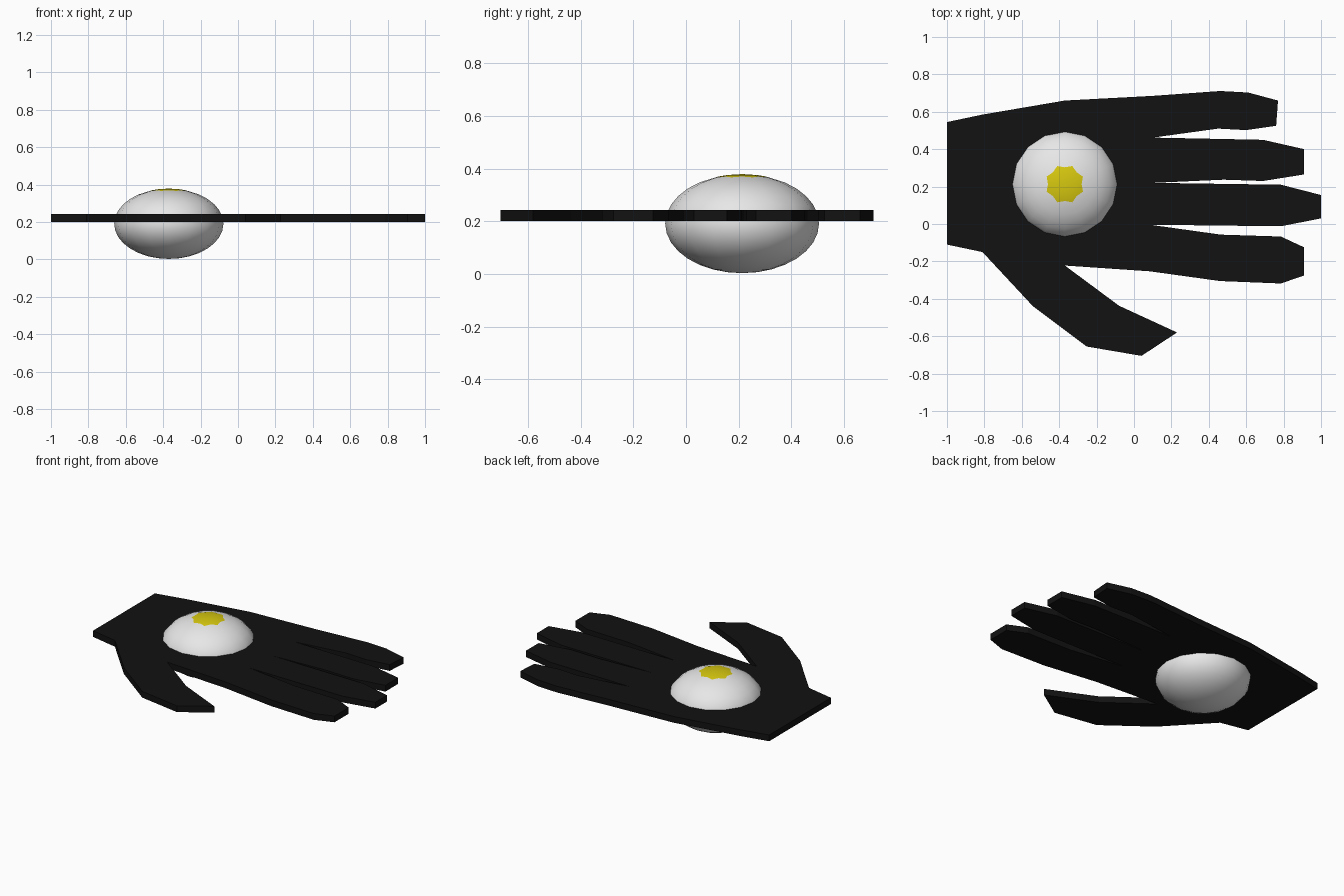
import bpy, bmesh, math

if "Cube" in bpy.data.objects:
    bpy.data.objects.remove(bpy.data.objects["Cube"])


def material(name, rgb):
    m = bpy.data.materials.new(name)
    m.diffuse_color = (*rgb, 1)
    m.use_nodes = True
    m.node_tree.nodes["Principled BSDF"].inputs["Base Color"].default_value = m.diffuse_color
    return m


def add_object(name, bm, mats):
    bmesh.ops.recalc_face_normals(bm, faces=bm.faces[:])
    mesh = bpy.data.meshes.new(name)
    bm.to_mesh(mesh)
    bm.free()
    for m in mats:
        mesh.materials.append(m)
    ob = bpy.data.objects.new(name, mesh)
    bpy.context.collection.objects.link(ob)
    return ob


black = material("black", (0.006, 0.006, 0.006))
white = material("white", (0.8, 0.8, 0.8))
yellow = material("yellow", (0.68, 0.58, 0.005))

# Flat hand: outline from the wrist around the four fingers and the thumb
outline = [
    (-1, .545), (-.81, .585), (-.37, .66), (.10, .685),
    (.46, .711), (.61, .703), (.77, .66), (.76, .525), (.60, .502), (.45, .51), (.10, .462),
    (.69, .45), (.91, .40), (.91, .265), (.69, .23), (.48, .237), (.10, .22),
    (.785, .21), (1, .155), (1, .03), (.785, -.012), (.085, -.004),
    (.465, -.057), (.785, -.067), (.91, -.125), (.91, -.275), (.785, -.318),
    (.46, -.305), (.085, -.253), (-.37, -.222),
    (-.08, -.437), (.23, -.58), (.04, -.705), (-.253, -.655), (-.54, -.44),
    (-.81, -.15), (-1, -.11),
]
bm = bmesh.new()
face = bm.faces.new([bm.verts.new((x, y, .20)) for x, y in outline])
side = bmesh.ops.extrude_face_region(bm, geom=[face], use_keep_orig=True)
for v in side["geom"]:
    if isinstance(v, bmesh.types.BMVert):
        v.co.z = .242
bmesh.ops.triangulate(bm, faces=[f for f in bm.faces if len(f.verts) > 4])
add_object("hand", bm, [black])

# Egg through the palm, with a zigzag-edged yolk cap on top
CX, CY, CZ, R, RZ = -.37, .213, .191, .292, .188
SEGMENTS, RINGS = 16, 16
bm = bmesh.new()
bmesh.ops.create_uvsphere(bm, u_segments=SEGMENTS, v_segments=RINGS, radius=1)
yolk_z = math.cos(2 * math.pi / RINGS)
for v in bm.verts:
    if abs(v.co.z - yolk_z) < .01:
        # alternate long and short points around the yolk edge
        a = math.atan2(v.co.y, v.co.x)
        r = (.105 if round(a / (math.pi / 8)) % 2 else .090) / R
        v.co = (r * math.cos(a), r * math.sin(a), math.sqrt(1 - r * r))
top_r = .11 / R
for f in bm.faces:
    f.smooth = True
    c = f.calc_center_median()
    f.material_index = int(c.z > 0 and math.hypot(c.x, c.y) < .088 / R)
for v in bm.verts:
    v.co = (CX + R * v.co.x, CY + R * v.co.y, CZ + RZ * v.co.z)
add_object("egg", bm, [white, yellow])
